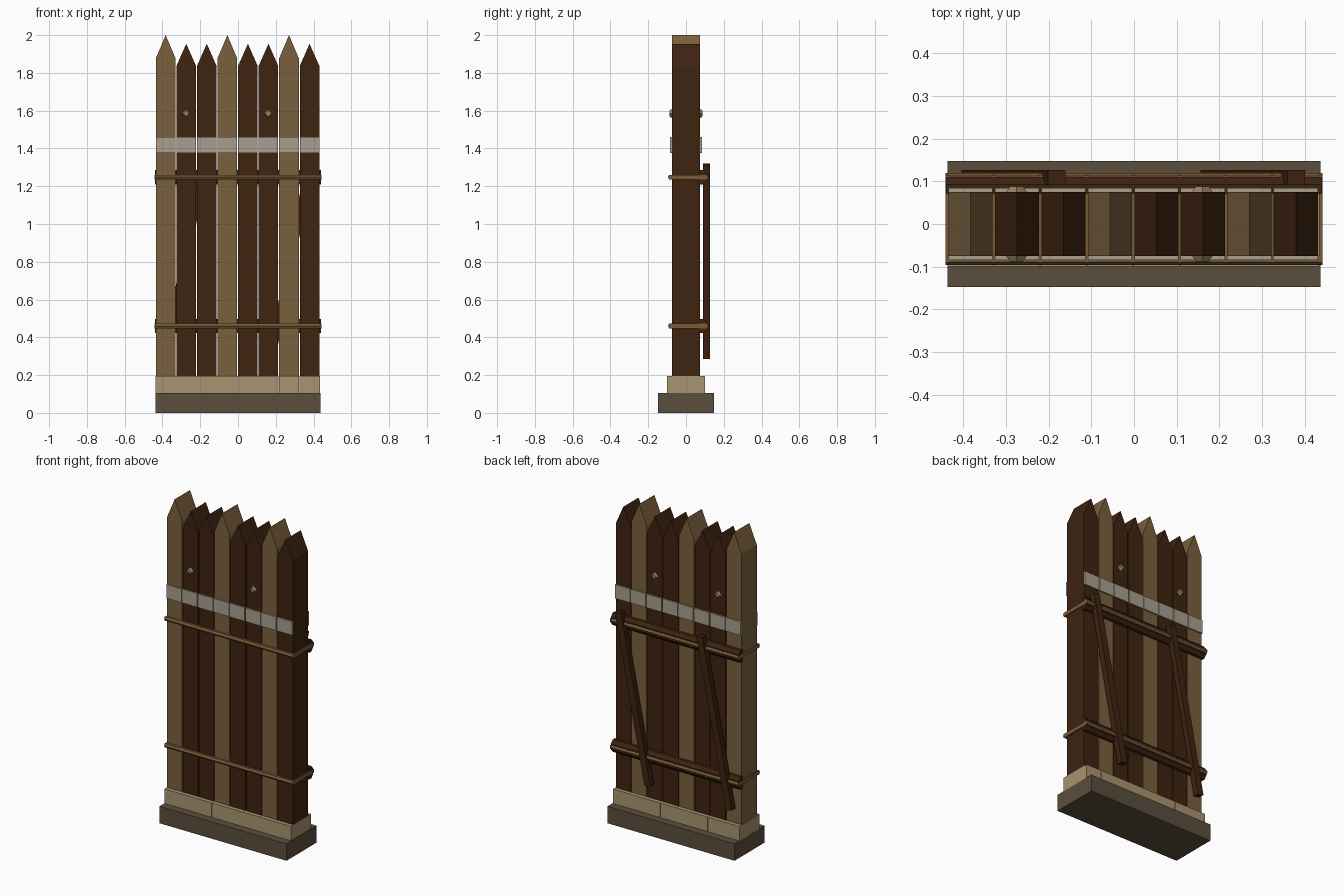
import bpy, bmesh, math
from mathutils import Matrix, Vector

if "Cube" in bpy.data.objects:
    bpy.data.objects.remove(bpy.data.objects["Cube"])


def material(name, rgb):
    m = bpy.data.materials.new(name)
    lin = [(c / 255 / 12.92 if c < 11 else ((c / 255 + 0.055) / 1.055) ** 2.4) for c in rgb]
    m.diffuse_color = (*lin, 1)
    m.use_nodes = True
    m.node_tree.nodes["Principled BSDF"].inputs["Base Color"].default_value = m.diffuse_color
    return m


DARK = material("dark wood", (62, 35, 16))
LIGHT = material("light wood", (122, 96, 61))
STONE = material("base stone", (91, 78, 61))
FOOT = material("pale foot wood", (168, 149, 112))
BAND = material("faded white paint", (169, 159, 141))
ROPE = material("rope", (122, 91, 54))
STUD = material("stud", (156, 134, 100))


def finish(bm, name, mat):
    bmesh.ops.recalc_face_normals(bm, faces=bm.faces)
    me = bpy.data.meshes.new(name)
    bm.to_mesh(me)
    bm.free()
    me.materials.append(mat)
    ob = bpy.data.objects.new(name, me)
    bpy.context.collection.objects.link(ob)
    return ob


def add_box(bm, lo, hi):
    lo, hi = Vector(lo), Vector(hi)
    mat = Matrix.Translation((lo + hi) / 2) @ Matrix.Diagonal((*(hi - lo), 1))
    bmesh.ops.create_cube(bm, size=1, matrix=mat)


def box(name, lo, hi, mat):
    bm = bmesh.new()
    add_box(bm, lo, hi)
    return finish(bm, name, mat)


def add_prism(bm, pts, offset):
    """Extrude a closed loop of points along offset."""
    face = bm.faces.new([bm.verts.new(p) for p in pts])
    ext = bmesh.ops.extrude_face_region(bm, geom=[face])["geom"]
    bmesh.ops.translate(bm, vec=offset, verts=[v for v in ext if isinstance(v, bmesh.types.BMVert)])
    bm.faces.ensure_lookup_table()


PITCH, W, X = 0.1088, 0.1035, 0.437
centres = [(i - 3.5) * PITCH - 0.002 for i in range(8)]

# Stone base
box("base", (-X, -0.148, 0), (X, 0.148, 0.105), STONE)

# Pickets with foot blocks and painted bands
for i, x in enumerate(centres):
    tall = i % 3 == 0
    shoulder, tip = (1.878, 2.0) if tall else (1.837, 1.954)
    bm = bmesh.new()
    a, b = x - W / 2, x + W / 2
    outline = [(a, 0.1), (b, 0.1), (b, shoulder), (x, tip), (a, shoulder)]
    add_prism(bm, [(px, -0.075, pz) for px, pz in outline], (0, 0.15, 0))
    finish(bm, f"picket_{i + 1}", LIGHT if tall else DARK)
    box(f"foot_block_{i + 1}", (x - 0.054, -0.1, 0.1), (x + 0.054, 0.1, 0.195), FOOT)
    bm = bmesh.new()
    add_box(bm, (a, -0.084, 1.375), (b, -0.0745, 1.46))
    add_box(bm, (a, 0.0745, 1.375), (b, 0.084, 1.46))
    finish(bm, f"painted_band_{i + 1}", BAND)

# Diamond studs on both faces
for x in (-0.275, 0.16):
    bm = bmesh.new()
    for s in (-1, 1):
        mat = Matrix.Translation((x, s * 0.08, 1.585)) @ Matrix.Rotation(s * -math.pi / 2, 4, 'X')
        bmesh.ops.create_cone(bm, cap_ends=True, segments=4, radius1=0.026, radius2=0.015,
                              depth=0.016, matrix=mat)
    finish(bm, "diamond_stud", STUD)

# Back rails and the rope lashing round pickets and rails
for z in (0.46, 1.248):
    bm = bmesh.new()
    section = [(0.07, -0.038), (0.092, -0.038), (0.109, -0.018),
               (0.109, 0.018), (0.092, 0.038), (0.07, 0.038)]
    add_prism(bm, [(-0.44, y, z + h) for y, h in section], (0.88, 0, 0))
    finish(bm, "back_rail", DARK)

    bm = bmesh.new()
    ridge = [(-0.012, 0), (-0.005, -0.012), (0.01, -0.012), (0.01, 0.012), (-0.005, 0.012)]
    for yc, s in ((-0.084, 1), (0.107, -1)):
        add_prism(bm, [(-0.441, yc + s * y, z + h) for y, h in ridge], (0.882, 0, 0))
    gaps = [(i - 3) * PITCH - 0.002 for i in range(7)] + [-0.4375, 0.4375]
    for x in gaps:
        add_box(bm, (x - 0.0038, -0.09, z - 0.012), (x + 0.0038, 0.115, z + 0.012))
    finish(bm, "rope_lashing", ROPE)

# Diagonal back braces
for x in (-0.282, 0.278):
    length, angle = 1.045, math.atan2(0.205, 1.035)
    ob = box("back_brace", (-0.021, -0.018, -length / 2), (0.021, 0.018, length / 2), DARK)
    ob.location = (x, 0.109, 0.803)
    ob.rotation_euler = (0, angle, 0)
